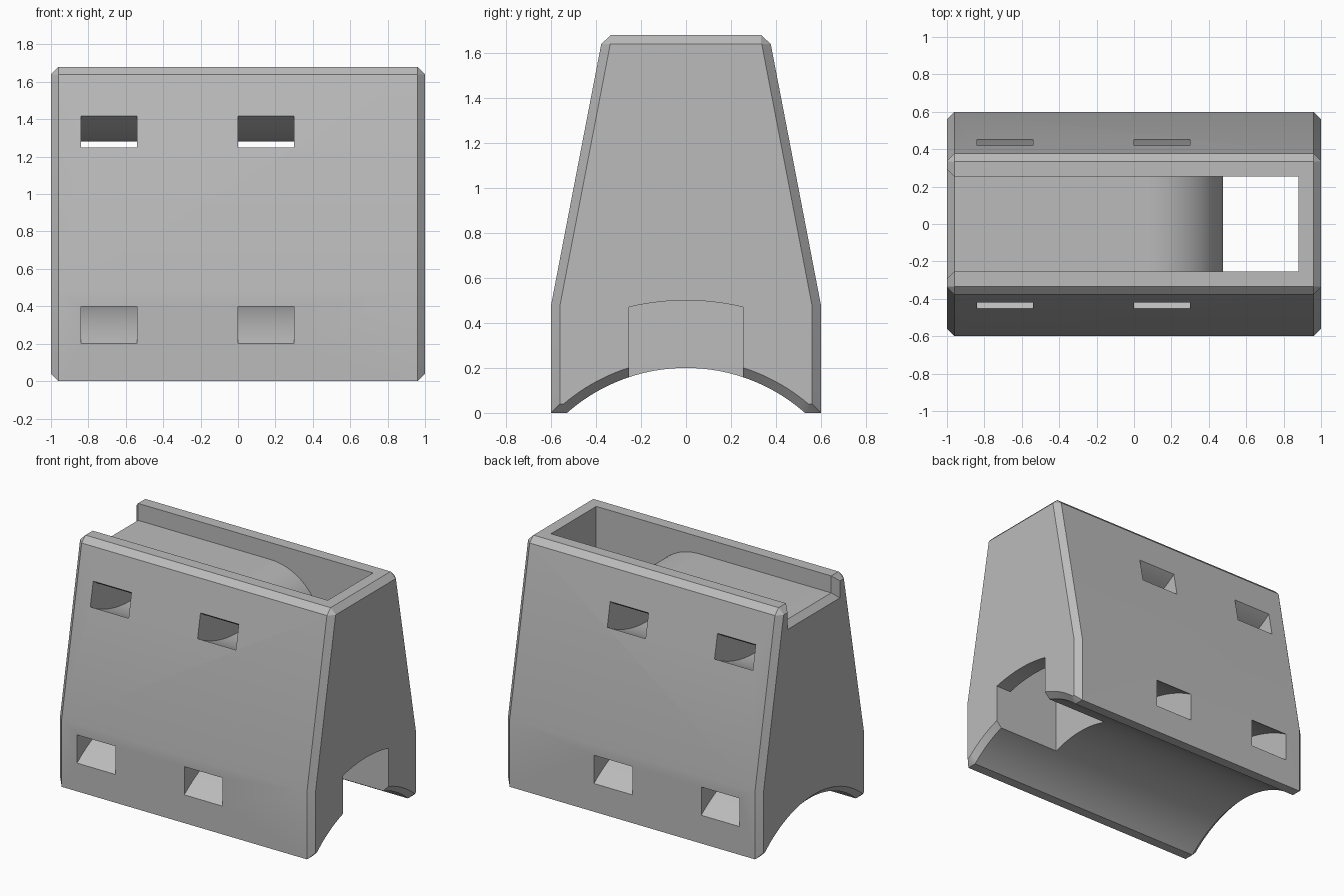
import bpy, bmesh, math

cube = bpy.data.objects.get("Cube")
if cube:
    bpy.data.objects.remove(cube, do_unlink=True)

BEVEL = 0.04      # chamfer on the end faces
HALF = 0.253      # half width of the chute
FLOOR = 1.56      # height of the chute floor
PIPE_Z = -0.6     # axis of the round saddle


def loft(name, rings):
    """Closed solid through rings of 3D points of equal length."""
    bm = bmesh.new()
    loops = [[bm.verts.new(p) for p in ring] for ring in rings]
    for a, b in zip(loops, loops[1:]):
        for i in range(len(a)):
            j = (i + 1) % len(a)
            bm.faces.new((a[i], a[j], b[j], b[i]))
    bm.faces.new(loops[0])
    bm.faces.new(loops[-1])
    bmesh.ops.recalc_face_normals(bm, faces=bm.faces)
    mesh = bpy.data.meshes.new(name)
    bm.to_mesh(mesh)
    bm.free()
    obj = bpy.data.objects.new(name, mesh)
    bpy.context.collection.objects.link(obj)
    return obj


def along_x(name, sections):
    return loft(name, [[(x, y, z) for y, z in pts] for x, pts in sections])


def arc(radius, centre, half, side=1, steps=40):
    """Arc from y = -half to +half, bulging up (side 1) or down (side -1)."""
    end = math.asin(half / radius)
    angles = [end * (2 * i / steps - 1) for i in range(steps + 1)]
    return [(radius * math.sin(a), centre + side * radius * math.cos(a)) for a in angles]


def body_section(d):
    """Tapered outline with a round saddle below, inset by d."""
    radius = 0.8 + d
    foot = math.sqrt(radius ** 2 - (d - PIPE_Z) ** 2)
    right = [(0.6 - d, d), (0.6 - d, 0.48), (0.377 - d, 1.64), (0.335 - d * 0.05, 1.68 - d)]
    left = [(-y, z) for y, z in reversed(right)]
    return arc(radius, PIPE_Z, foot) + right + left


# Body with chamfered ends
body = along_x("saddle_body", [
    (-1, body_section(BEVEL)), (BEVEL - 1, body_section(0)),
    (1 - BEVEL, body_section(0)), (1, body_section(BEVEL))])

# Chute: flat floor, rounded lip, then a shaft straight down
lip = [(0.075 + 0.4 * math.sin(t), FLOOR - 0.4 + 0.4 * math.cos(t))
       for t in [math.pi / 2 * i / 24 for i in range(25)]]
chute = [(-0.93, 2), (-0.93, FLOOR)] + lip + [(0.475, -0.3), (0.88, -0.3), (0.88, 2)]
cutters = [loft("chute_cutter", [[(x, y, z) for x, z in chute] for y in (-HALF, HALF)])]


# Flared open end of the chute
def mouth(d):
    return [(-HALF - d, FLOOR - d), (HALF + d, FLOOR - d), (HALF + d, 2), (-HALF - d, 2)]


cutters.append(along_x("mouth_cutter", [
    (-0.9, mouth(0)), (BEVEL - 1, mouth(0)), (-1 - BEVEL, mouth(2 * BEVEL))]))

# Arched outlet at the foot of the shaft
outlet = arc(1.1, PIPE_Z, HALF) + [(HALF, -0.3), (-HALF, -0.3)]
cutters.append(along_x("outlet_cutter", [(0.6, outlet), (1.2, outlet)]))

# Curved strap slots, two high and two low
low = arc(1.166, PIPE_Z, 0.65) + arc(1.0, PIPE_Z, 0.65)[::-1]
high = arc(0.706, 1.986, 0.6, -1) + arc(0.865, 1.986, 0.6, -1)[::-1]
for x in (-0.84, 0):
    for band in (low, high):
        cutters.append(along_x("strap_slot_cutter", [(x, band), (x + 0.3, band)]))

# Cut the body
bpy.context.view_layer.objects.active = body
for cutter in cutters:
    cutter.hide_render = True
    mod = body.modifiers.new("cut", 'BOOLEAN')
    mod.operation = 'DIFFERENCE'
    mod.solver = 'EXACT'
    mod.object = cutter
    bpy.ops.object.modifier_apply(modifier=mod.name)
    bpy.data.objects.remove(cutter, do_unlink=True)

# Grey plastic
grey = bpy.data.materials.new("grey_plastic")
grey.use_nodes = True
colour = (0.5, 0.5, 0.5, 1)
grey.diffuse_color = colour
grey.node_tree.nodes["Principled BSDF"].inputs["Base Color"].default_value = colour
body.data.materials.clear()
body.data.materials.append(grey)

bpy.ops.object.select_all(action='DESELECT')
body.select_set(True)
bpy.ops.object.shade_smooth_by_angle(angle=math.radians(30))
